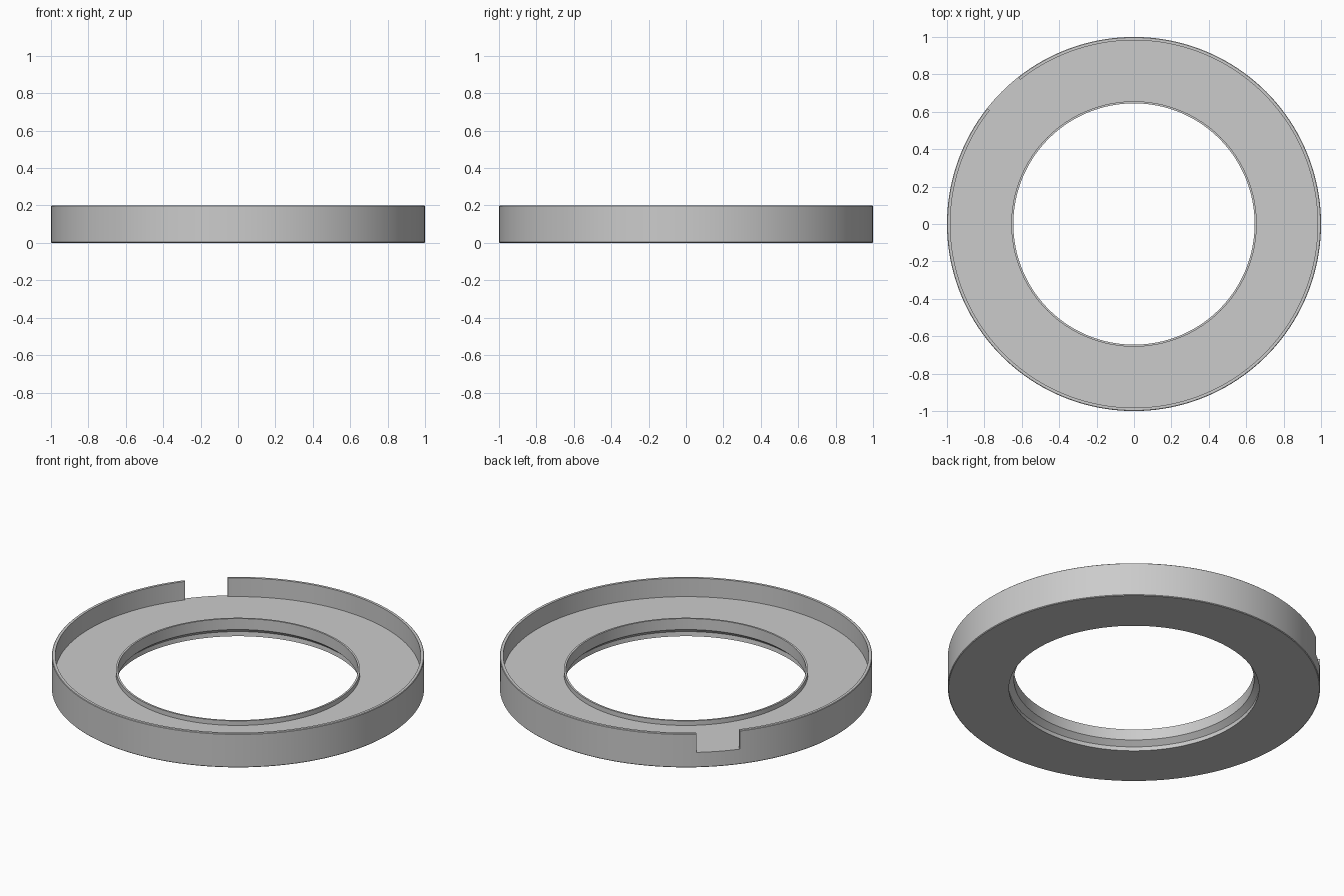
import bpy, bmesh, math

if "Cube" in bpy.data.objects:
    bpy.data.objects.remove(bpy.data.objects["Cube"])

FLOOR, TOP = 0.09, 0.20
NOTCH_MID, NOTCH_HALF = 135.0, 6.8   # degrees

grey = bpy.data.materials.new("plain grey")
grey.diffuse_color = (0.6, 0.6, 0.6, 1)
grey.use_nodes = True
grey.node_tree.nodes["Principled BSDF"].inputs["Base Color"].default_value = grey.diffuse_color


def lathe(name, profile, start, sweep, steps, closed_profile=True, caps=False):
    """Spin an (r, z) profile about z; a 360 degree sweep joins up with itself."""
    bm = bmesh.new()
    full = abs(sweep - 360) < 1e-6
    rings = []
    for i in range(steps if full else steps + 1):
        a = math.radians(start + sweep * i / steps)
        rings.append([bm.verts.new((r * math.cos(a), r * math.sin(a), z))
                      for r, z in profile])
    n = len(profile)
    for i in range(steps):
        a, b = rings[i], rings[(i + 1) % len(rings)]
        for j in range(n if closed_profile else n - 1):
            k = (j + 1) % n
            bm.faces.new((a[j], b[j], b[k], a[k]))
    if caps:
        bm.faces.new(rings[0])
        bm.faces.new(rings[-1][::-1])
    mesh = bpy.data.meshes.new(name)
    bm.to_mesh(mesh)
    bm.free()
    mesh.materials.append(grey)
    ob = bpy.data.objects.new(name, mesh)
    bpy.context.collection.objects.link(ob)
    bpy.context.view_layer.objects.active = ob
    ob.select_set(True)
    bpy.ops.object.shade_smooth_by_angle(angle=math.radians(30))
    ob.select_set(False)
    return ob


# Flat ring with a raised inner lip and a widened seat under the bore
lathe("base_ring", [
    (0.672, 0.0), (0.996, 0.0), (1.0, 0.004), (1.0, FLOOR),
    (0.656, FLOOR), (0.656, 0.117), (0.645, 0.117),
    (0.645, 0.052), (0.675, 0.026),
], 0, 360, 160)

# Thin outer wall, open at the notch and at its hidden underside
lathe("outer_rim", [
    (1.0, FLOOR), (1.0, TOP - 0.003), (0.997, TOP), (0.982, TOP), (0.982, FLOOR),
], NOTCH_MID + NOTCH_HALF, 360 - 2 * NOTCH_HALF, 154, closed_profile=False, caps=True)
